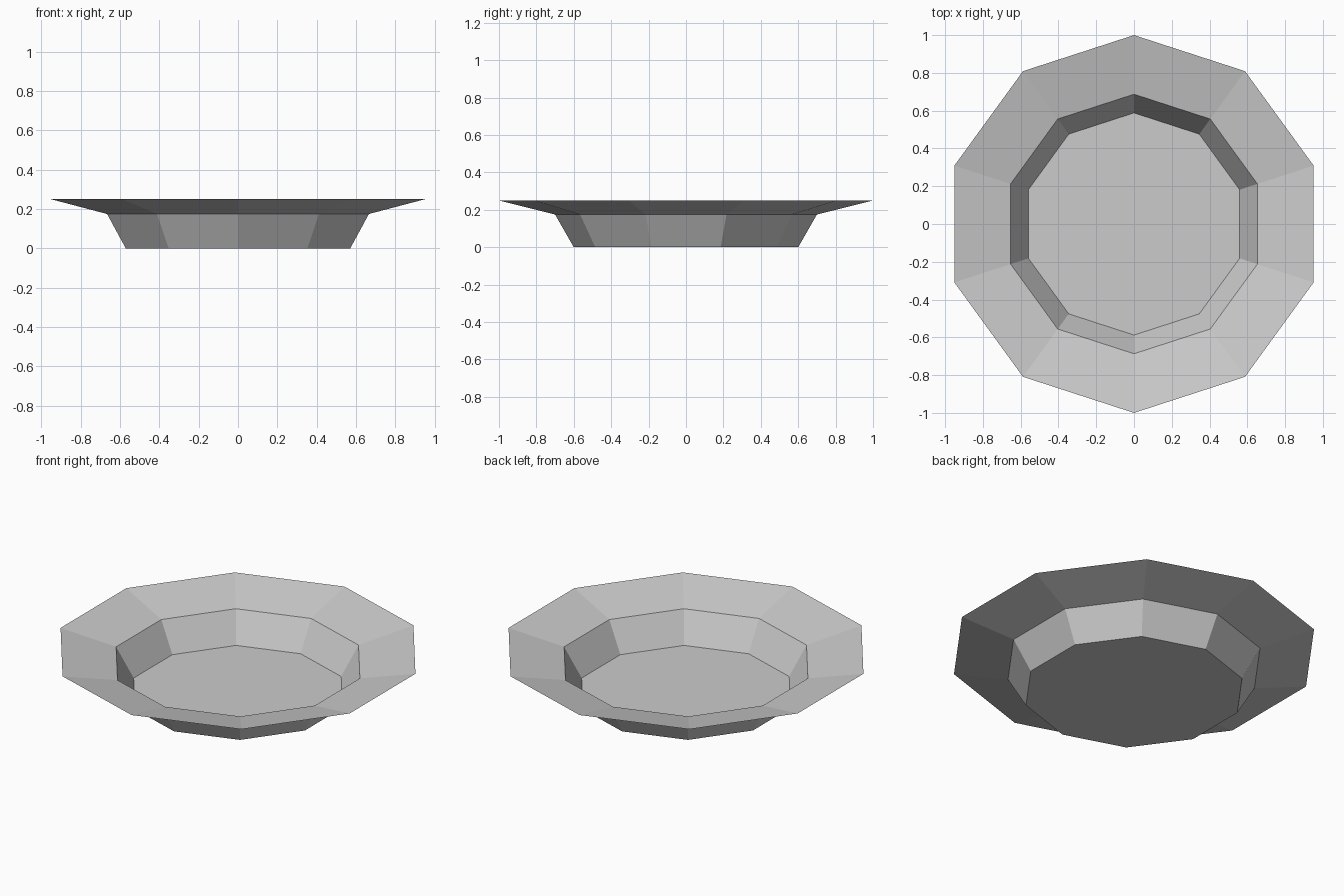
import bpy, bmesh, math

if "Cube" in bpy.data.objects:
    bpy.data.objects.remove(bpy.data.objects["Cube"])

SIDES = 10
# closed plate profile (radius, height): underside from foot to rim, then inside down to the floor
PROFILE = [(0.60, 0.0), (0.70, 0.175), (1.0, 0.25), (0.687, 0.18), (0.588, 0.008)]

mat = bpy.data.materials.new("pale_grey")
mat.diffuse_color = (0.6, 0.6, 0.6, 1)
mat.use_nodes = True
mat.node_tree.nodes["Principled BSDF"].inputs["Base Color"].default_value = mat.diffuse_color

bm = bmesh.new()
# one ring of vertices per profile point, a corner pointing along y
rings = []
for r, z in PROFILE:
    rings.append([bm.verts.new((r * math.sin(2 * math.pi * i / SIDES),
                                r * math.cos(2 * math.pi * i / SIDES), z))
                  for i in range(SIDES)])

# walls and rim
for a, b in zip(rings, rings[1:]):
    for i in range(SIDES):
        j = (i + 1) % SIDES
        bm.faces.new((a[i], a[j], b[j], b[i]))

# underside and inner floor
bm.faces.new(rings[0])
bm.faces.new(rings[-1])
bmesh.ops.recalc_face_normals(bm, faces=bm.faces)

mesh = bpy.data.meshes.new("plate")
bm.to_mesh(mesh)
bm.free()
mesh.materials.append(mat)
plate = bpy.data.objects.new("plate", mesh)
bpy.context.collection.objects.link(plate)
